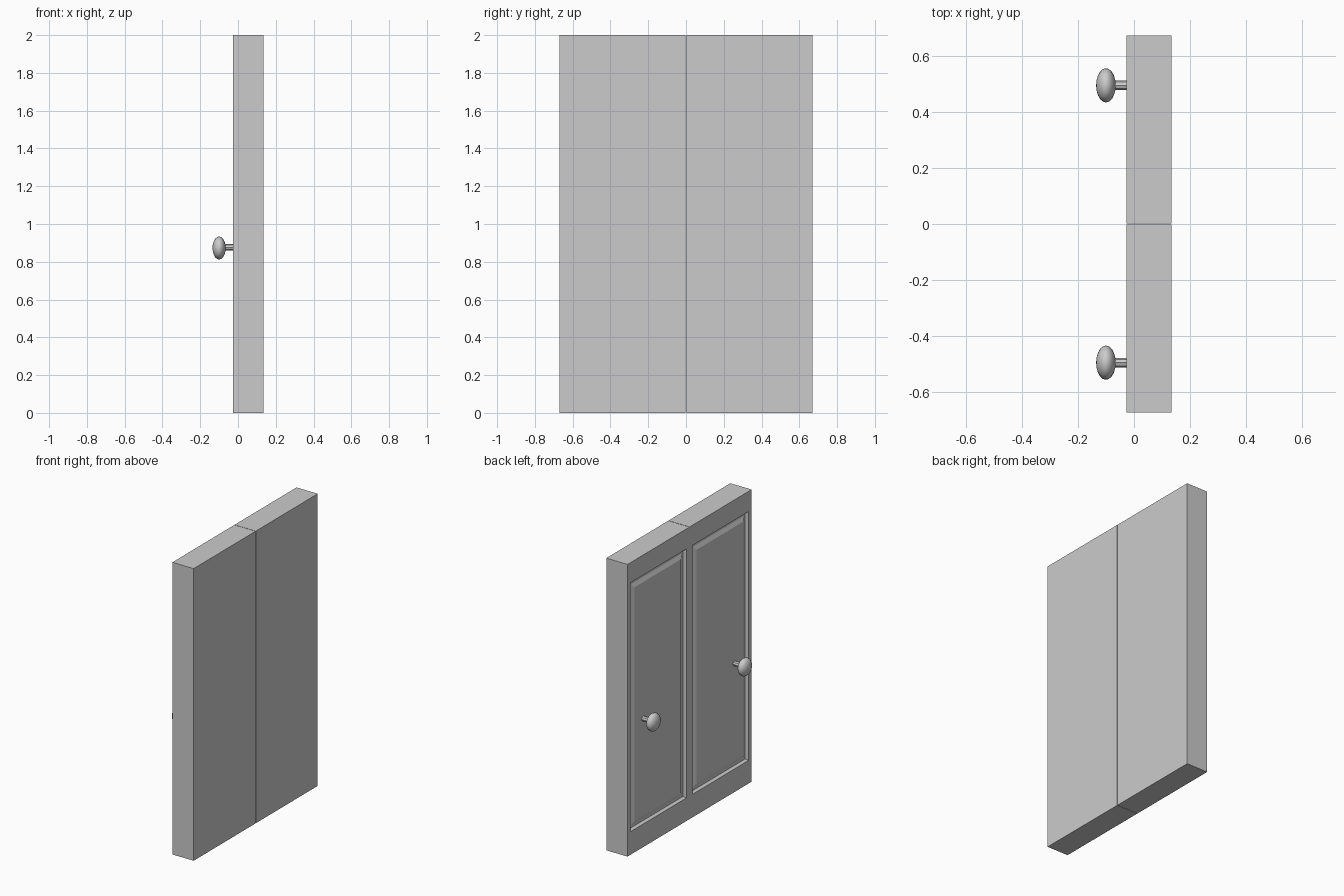
import bpy, bmesh
from math import pi
from mathutils import Matrix

if "Cube" in bpy.data.objects:
    bpy.data.objects.remove(bpy.data.objects["Cube"])

FRONT, BACK = -0.027, 0.134   # door thickness along x
HALF, GAP = 0.671, 0.0015     # outer edge and centre seam along y
KNOB_Y, KNOB_Z = 0.494, 0.873


def finish(bm, name, smooth=None):
    bmesh.ops.recalc_face_normals(bm, faces=bm.faces)
    me = bpy.data.meshes.new(name)
    bm.to_mesh(me)
    bm.free()
    ob = bpy.data.objects.new(name, me)
    bpy.context.collection.objects.link(ob)
    if smooth is not None:
        bpy.ops.object.select_all(action='DESELECT')
        ob.select_set(True)
        bpy.context.view_layer.objects.active = ob
        bpy.ops.object.shade_smooth_by_angle(angle=smooth)
    return ob


def ring(bm, x, y0, y1, z0, z1):
    return [bm.verts.new((x, y, z)) for y, z in ((y0, z0), (y1, z0), (y1, z1), (y0, z1))]


def door(name, side):
    # nested rectangles: back, front edge, panel edge, groove floor, raised field
    y0, y1 = GAP, HALF
    p0, p1, b, t = 0.033, 0.638, 0.158, 1.862
    steps = [(0, 0), (0.010, 0.018), (0.026, 0.018), (0.052, 0.006)]
    bm = bmesh.new()
    rings = [ring(bm, BACK, y0, y1, 0, 2), ring(bm, FRONT, y0, y1, 0, 2)]
    rings += [ring(bm, FRONT + d, p0 + i, p1 - i, b + i, t - i) for i, d in steps]
    for a, c in zip(rings, rings[1:]):
        for k in range(4):
            n = (k + 1) % 4
            bm.faces.new((a[k], a[n], c[n], c[k]))
    bm.faces.new(rings[0])
    bm.faces.new(rings[-1])
    bmesh.ops.scale(bm, vec=(1, side, 1), verts=bm.verts)
    finish(bm, name)


def knob(name, side):
    # flattened ball with its poles along x
    bm = bmesh.new()
    m = (Matrix.Translation((-0.1, side * KNOB_Y, KNOB_Z))
         @ Matrix.Diagonal((0.035, 0.061, 0.061, 1)) @ Matrix.Rotation(pi / 2, 4, 'Y'))
    bmesh.ops.create_uvsphere(bm, u_segments=16, v_segments=10, radius=1, matrix=m)
    finish(bm, name, pi / 3)


def stem(name, side):
    # short eight-sided shaft joining knob and door
    bm = bmesh.new()
    m = Matrix.Translation((-0.05, side * KNOB_Y, KNOB_Z + 0.003)) @ Matrix.Rotation(pi / 2, 4, 'Y')
    bmesh.ops.create_cone(bm, cap_ends=True, segments=8, radius1=0.017, radius2=0.017,
                          depth=0.07, matrix=m)
    finish(bm, name)


for label, side in (("left", 1), ("right", -1)):
    door(label + "_door", side)
    knob(label + "_knob", side)
    stem(label + "_knob_stem", side)
